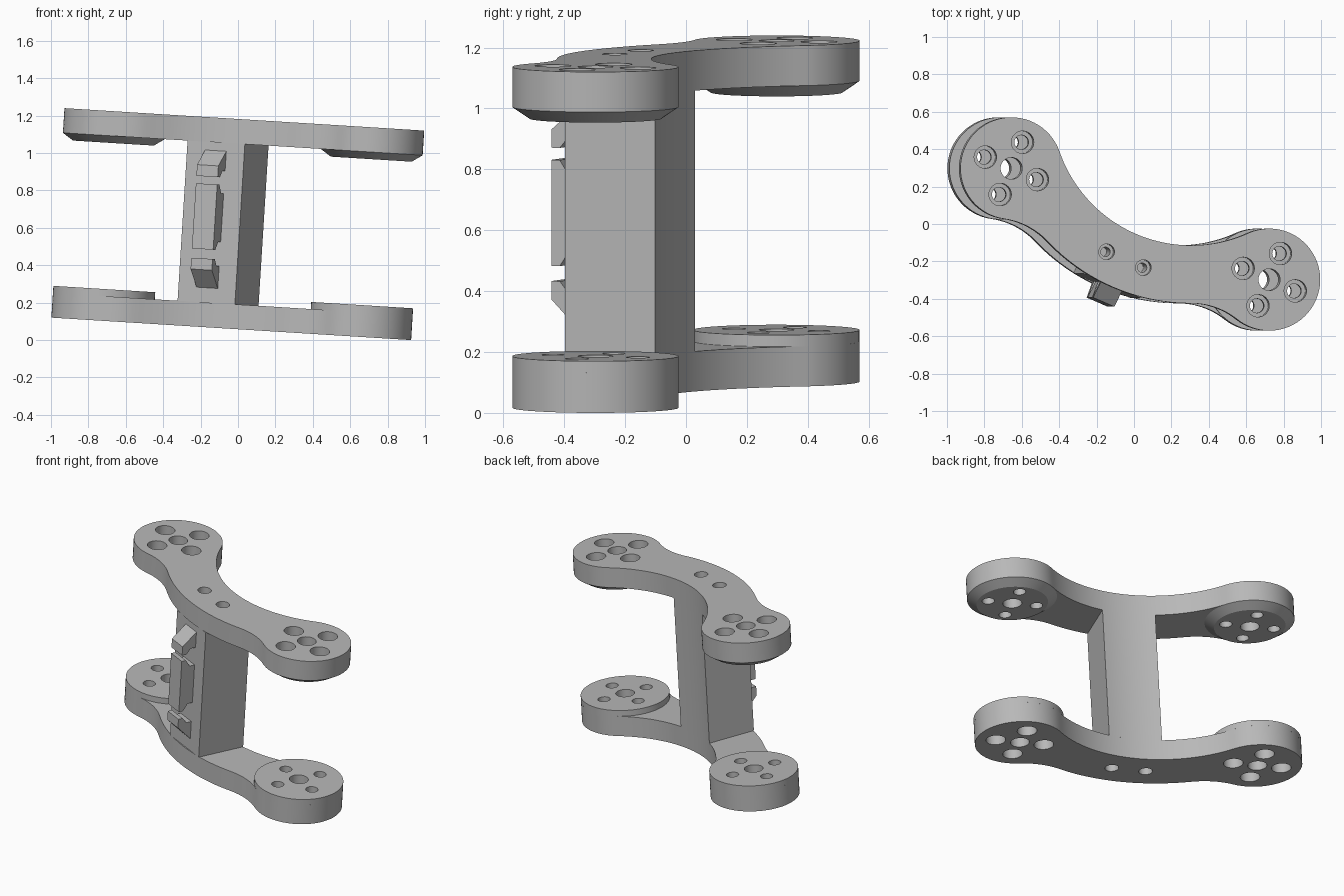
import bpy, bmesh
from math import sin, cos, asin, atan2, pi, radians, sqrt
from mathutils import Matrix, Vector

cube = bpy.data.objects.get("Cube")
if cube:
    bpy.data.objects.remove(cube)

# Material
grey = bpy.data.materials.new("grey_plastic")
grey.use_nodes = True
colour = (0.48, 0.48, 0.48, 1)
grey.diffuse_color = colour
grey.node_tree.nodes["Principled BSDF"].inputs["Base Color"].default_value = colour

# Overall placement: arms swung about z, whole bracket leaning about y
PLACE = (Matrix.Translation((-0.036, 0, 0.06)) @ Matrix.Rotation(radians(3.57), 4, 'Y')
         @ Matrix.Rotation(radians(-23.3), 4, 'Z'))

HEIGHT, PLATE, PAD = 1.122, 0.132, 0.17
HALF, DISC = 0.752, 0.273          # end disc offset and radius
INNER, OUTER, FILLET = 0.747, 1.057, 0.4
BEND = Vector((0, 0.689))          # centre of the arm's bend
END = Vector((HALF, 0))


def arc(c, r, a0, a1, n):
    return [(c[0] + r * cos(a0 + (a1 - a0) * i / n), c[1] + r * sin(a0 + (a1 - a0) * i / n))
            for i in range(n + 1)]


def angle(a, b):
    d = b - a
    return atan2(d.y, d.x)


def arm_outline():
    # Fillet centre touching both the outer bend and the end disc
    d = (END - BEND).length
    e = (END - BEND) / d
    a = ((OUTER + FILLET) ** 2 - (DISC + FILLET) ** 2 + d * d) / (2 * d)
    h = sqrt((OUTER + FILLET) ** 2 - a * a)
    f = BEND + e * a + Vector((e.y, -e.x)) * h
    half = (arc(BEND, INNER, -pi / 2, angle(BEND, END), 20)[:-1]
            + arc(END, DISC, angle(END, BEND), angle(END, f), 44)[:-1]
            + arc(f, FILLET, angle(f, END), angle(f, BEND), 12)[:-1]
            + arc(BEND, OUTER, angle(BEND, f), -pi / 2, 12))
    return half + [(-x, y) for x, y in half[-2:0:-1]]


def finish(name, bm):
    bmesh.ops.recalc_face_normals(bm, faces=bm.faces)
    mesh = bpy.data.meshes.new(name)
    bm.to_mesh(mesh)
    bm.free()
    mesh.materials.append(grey)
    ob = bpy.data.objects.new(name, mesh)
    bpy.context.collection.objects.link(ob)
    ob.matrix_world = PLACE
    return ob


def prism(name, points, offset):
    bm = bmesh.new()
    face = bm.faces.new([bm.verts.new(p) for p in points])
    new = bmesh.ops.extrude_face_region(bm, geom=[face])["geom"]
    bmesh.ops.translate(bm, vec=offset, verts=[v for v in new if isinstance(v, bmesh.types.BMVert)])
    return finish(name, bm)


def lathe(bm, x, y, profile, n=40):
    rings = [[bm.verts.new((px, py, z)) for px, py in arc((x, y), r, 0, 2 * pi, n)[:-1]]
             for r, z in profile]
    for lo, hi in zip(rings, rings[1:]):
        for i in range(n):
            j = (i + 1) % n
            bm.faces.new((lo[i], lo[j], hi[j], hi[i]))
    bm.faces.new(rings[0])
    bm.faces.new(rings[-1])


def hole_cutter(name, level):
    # Counterbored screw holes, entered from the outer face of an arm
    def screw(x, y, bore, shaft, end):
        lathe(bm, x, y, [(bore, level(-0.05)), (bore, level(0.1)),
                         (shaft, level(0.1)), (shaft, level(end))], 32)
    bm = bmesh.new()
    for side in (-1, 1):
        lathe(bm, side * HALF, 0, [(0.058, level(-0.05)), (0.058, level(0.25))])
        for dx, dy in ((1, 0), (-1, 0), (0, 1), (0, -1)):
            screw(side * HALF + dx * 0.152, dy * 0.152, 0.06, 0.038, 0.25)
        screw(side * 0.107, -0.208, 0.042, 0.025, 0.4)
    cutter = finish(name, bm)
    cutter.hide_render = True
    return cutter


def drill(ob, cutters):
    for cutter in cutters:
        mod = ob.modifiers.new("holes", 'BOOLEAN')
        mod.operation, mod.solver, mod.object = 'DIFFERENCE', 'EXACT', cutter
    bpy.context.view_layer.update()
    done = ob.evaluated_get(bpy.context.evaluated_depsgraph_get())
    mesh = bpy.data.meshes.new_from_object(done)
    ob.modifiers.clear()
    ob.data = mesh


parts = []
cutters = []

# Arms with end pads: plain discs below, tapered discs above
for label, level, taper in (("lower", lambda w: w, DISC), ("upper", lambda w: HEIGHT - w, 0.217)):
    cutter = hole_cutter(label + "_hole_cutter", level)
    cutters.append(cutter)
    arm = prism(label + "_arm", [(x, y, level(0)) for x, y in arm_outline()],
                (0, 0, level(PLATE) - level(0)))
    group = [arm]
    for side, where in ((-1, "right"), (1, "left")):
        bm = bmesh.new()
        lathe(bm, side * HALF, 0, [(DISC, level(PLATE)), (taper, level(PAD))], 72)
        group.append(finish(f"{label}_{where}_pad", bm))
    for ob in group:
        drill(ob, [cutter])
    parts += group

# Pillar, its back following the inner bend
spread = asin(0.167 / INNER)
section = arc(BEND, INNER, -pi / 2 - spread, -pi / 2 + spread, 12) + [(0.167, -0.36), (-0.167, -0.36)]
pillar = prism("pillar", [(x, y, PLATE) for x, y in section], (0, 0, HEIGHT - 2 * PLATE))
drill(pillar, cutters)
parts.append(pillar)

# Cable tie hooks on the pillar front, as side profiles of depth and height
WALL, LIP, TIP = -0.355, -0.425, -0.455
hooks = {
    "top_hook": [(WALL, 0.95), (TIP, 0.865), (TIP, 0.805), (LIP, 0.805), (LIP + 0.03, 0.84), (WALL, 0.84)],
    "middle_hook": [(WALL, 0.72), (LIP + 0.03, 0.72), (LIP, 0.765), (TIP, 0.765),
                    (TIP, 0.416), (LIP, 0.416), (LIP + 0.03, 0.46), (WALL, 0.46)],
    "bottom_hook": [(WALL, 0.206), (TIP, 0.306), (TIP, 0.366), (LIP, 0.366), (LIP + 0.03, 0.33), (WALL, 0.33)],
}
for name, profile in hooks.items():
    parts.append(prism(name, [(-0.062, y, z) for y, z in profile], (0.124, 0, 0)))

for cutter in cutters:
    bpy.data.objects.remove(cutter)

# Smooth curved walls, keep edges crisp
bpy.ops.object.select_all(action='DESELECT')
for ob in parts:
    ob.select_set(True)
bpy.context.view_layer.objects.active = parts[0]
bpy.ops.object.shade_smooth_by_angle(angle=radians(25))
